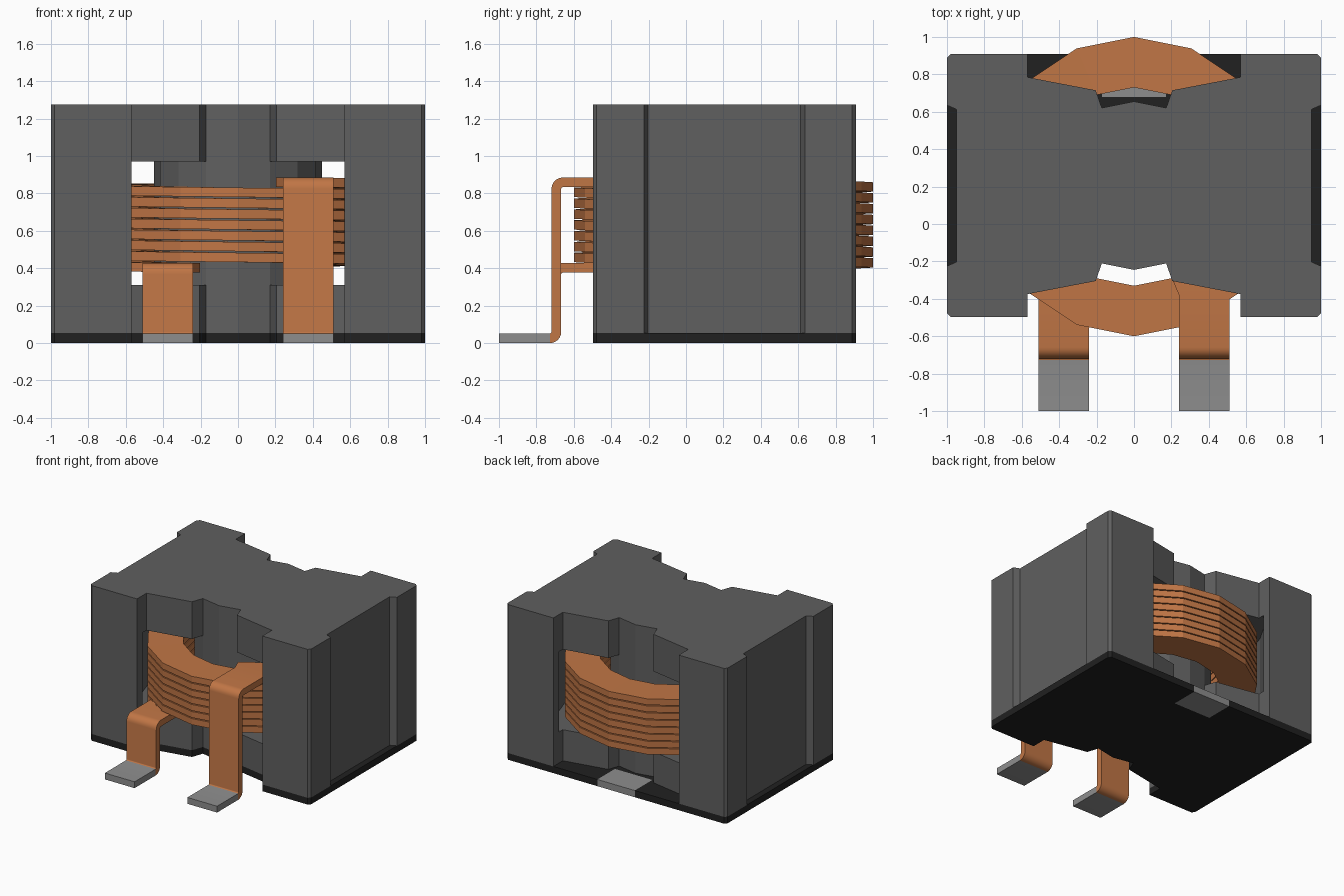
import bpy, bmesh, math

if "Cube" in bpy.data.objects:
    bpy.data.objects.remove(bpy.data.objects["Cube"], do_unlink=True)

CY = 0.205            # centre of the core along y
Z_BASE, Z_LOW, Z_HIGH, Z_TOP = 0.055, 0.31, 0.97, 1.275


def material(name, rgb):
    m = bpy.data.materials.new(name)
    m.use_nodes = True
    m.diffuse_color = (*rgb, 1)
    m.node_tree.nodes["Principled BSDF"].inputs["Base Color"].default_value = (*rgb, 1)
    return m


FERRITE = material("dark grey ferrite", (0.115, 0.115, 0.115))
COPPER = material("copper", (0.53, 0.18, 0.06))
TIN = material("tinned grey", (0.27, 0.27, 0.27))
BLACK = material("black base", (0.015, 0.015, 0.015))


def finish(name, bm, *mats):
    bmesh.ops.recalc_face_normals(bm, faces=bm.faces)
    mesh = bpy.data.meshes.new(name)
    bm.to_mesh(mesh)
    bm.free()
    for m in mats:
        mesh.materials.append(m)
    ob = bpy.data.objects.new(name, mesh)
    bpy.context.collection.objects.link(ob)
    return ob


def prism(bm, pts, z0, z1):
    """Extrude an outline in x, y from z0 to z1."""
    lo = [bm.verts.new((x, y, z0)) for x, y in pts]
    hi = [bm.verts.new((x, y, z1)) for x, y in pts]
    bm.faces.new(lo[::-1])
    bm.faces.new(hi)
    for i in range(len(pts)):
        j = (i + 1) % len(pts)
        bm.faces.new((lo[i], lo[j], hi[j], hi[i]))


# Quarter outlines, relative to the core centre
WAIST = [(0, 0.45), (0.172, 0.416), (0.205, 0.51), (0.57, 0.58), (0.57, 0.703)]
CORNER = [(0.98, 0.703), (1, 0.683)]
GROOVE = [(1, 0.43), (0.95, 0.408)]


def half_outline(quarter, side):
    """Run from -x to +x along one side (side = 1 is the back)."""
    right = [(x, CY + side * y) for x, y in quarter]
    left = [(-x, y) for x, y in right[::-1] if x > 0]
    return left + right


# Ferrite core: two waisted plates, two outer legs, one round post
bm = bmesh.new()
plate = half_outline(WAIST + CORNER + GROOVE, -1) + half_outline(WAIST + CORNER + GROOVE, 1)[::-1]
prism(bm, plate, Z_BASE, Z_LOW)
prism(bm, plate, Z_HIGH, Z_TOP)
R_LEG = 0.85
a_leg = math.acos(0.57 / R_LEG)
leg_top = [(0.57, 0.703)] + CORNER + GROOVE
for s in (1, -1):
    leg = [(s * x, CY + y) for x, y in leg_top]
    leg += [(s * x, CY - y) for x, y in leg_top[::-1]]
    for i in range(9):
        a = -a_leg + 2 * a_leg * i / 8
        leg.append((s * R_LEG * math.cos(a), CY + R_LEG * math.sin(a)))
    prism(bm, leg, Z_LOW, Z_HIGH)
post = [(0.45 * math.cos(i * math.pi / 8), CY + 0.45 * math.sin(i * math.pi / 8)) for i in range(16)]
prism(bm, post, Z_LOW, Z_HIGH)
finish("ferrite_core", bm, FERRITE)

# Base plate: waisted in front, straight with a pad recess at the back
bm = bmesh.new()
back = [(0.17, 0.475), (0.17, 0.703)] + CORNER
prism(bm, half_outline(WAIST + CORNER, -1) + half_outline(back, 1)[::-1], 0, Z_BASE)
finish("base_plate", bm, BLACK)

# Solder pad in the recess
bm = bmesh.new()
prism(bm, [(-0.17, 0.68), (0.17, 0.68), (0.17, 0.908), (-0.17, 0.908)], 0, Z_BASE)
finish("back_pad", bm, TIN)

# Flat-wire coil: a descending helix of rectangular section
THICK, PITCH, COIL_TOP = 0.05, 0.058, 0.885
STEPS = 14 + 16 * 7
bm = bmesh.new()
previous = None
for i in range(STEPS + 1):
    a = math.radians(-67.5 + 22.5 * i)
    z = COIL_TOP - PITCH * i / 16
    ring = [bm.verts.new((r * math.cos(a), 0.2 + r * math.sin(a), h))
            for r, h in ((0.53, z), (0.8, z), (0.8, z - THICK), (0.53, z - THICK))]
    if previous:
        for k in range(4):
            n = (k + 1) % 4
            bm.faces.new((previous[k], previous[n], ring[n], ring[k]))
    else:
        bm.faces.new(ring)
    previous = ring
bm.faces.new(previous[::-1])
finish("coil_winding", bm, COPPER)


# Bent terminals: arm, drop and tinned foot
def terminal(name, x0, x1, top):
    half, r, y_mid = 0.026, 0.034, -0.693
    path = [(-0.33, top - half, 90)]            # y, z, angle of the normal
    for i in range(7):                          # bend down
        a = 90 + 15 * i
        path.append((y_mid + r + r * math.cos(math.radians(a)),
                     top - half - r + r * math.sin(math.radians(a)), a))
    for i in range(7):                          # bend out to the foot
        a = 180 - 15 * i
        path.append((y_mid - r - r * math.cos(math.radians(a)),
                     half + r - r * math.sin(math.radians(a)), a))
    path.append((-1.0, half, 90))
    bm = bmesh.new()
    last = None
    for y, z, a in path:
        dy, dz = half * math.cos(math.radians(a)), half * math.sin(math.radians(a))
        ring = [bm.verts.new(p) for p in ((x0, y + dy, z + dz), (x1, y + dy, z + dz),
                                          (x1, y - dy, z - dz), (x0, y - dy, z - dz))]
        if last:
            for k in range(4):
                n = (k + 1) % 4
                bm.faces.new((last[k], last[n], ring[n], ring[k]))
        else:
            bm.faces.new(ring)
        last = ring
    bm.faces.new(last[::-1])
    for f in bm.faces:
        c = f.calc_center_median()
        f.material_index = 1 if c.y < -0.75 and c.z < 0.06 else 0
    ob = finish(name, bm, COPPER, TIN)
    bpy.ops.object.select_all(action='DESELECT')
    ob.select_set(True)
    bpy.context.view_layer.objects.active = ob
    bpy.ops.object.shade_smooth_by_angle(angle=math.radians(30))


terminal("left_terminal", 0.24, 0.51, COIL_TOP)
terminal("right_terminal", -0.51, -0.24, COIL_TOP - PITCH * STEPS / 16)
